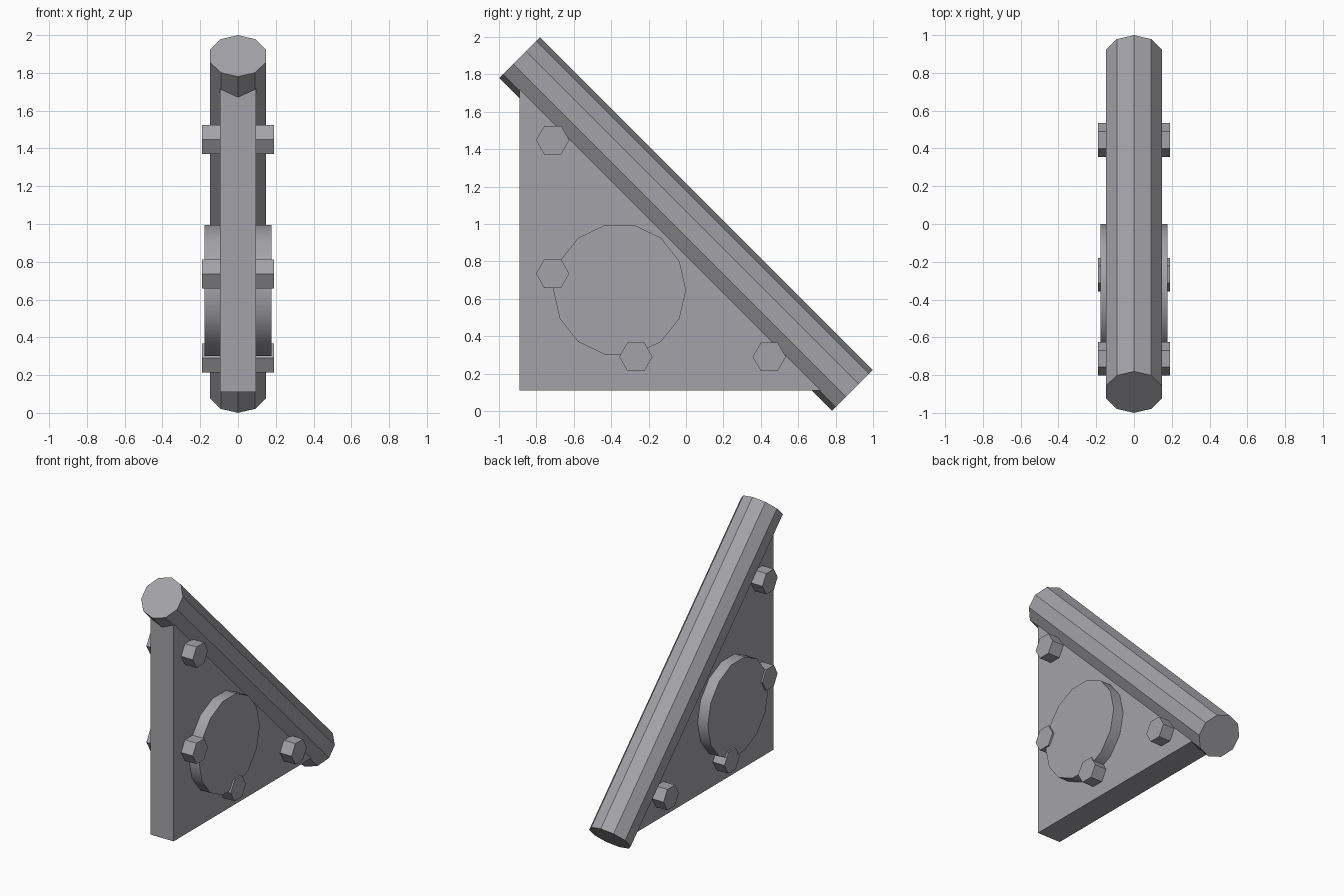
import bpy, bmesh, math
from mathutils import Vector

if "Cube" in bpy.data.objects:
    bpy.data.objects.remove(bpy.data.objects["Cube"])

# Dark, slightly cool grey metal for every part
metal = bpy.data.materials.new("dark_metal")
metal.diffuse_color = (0.37, 0.365, 0.39, 1)
metal.use_nodes = True
metal.node_tree.nodes["Principled BSDF"].inputs["Base Color"].default_value = metal.diffuse_color


def prism(name, ring, along):
    """Closed solid made by sweeping a ring of points along a vector."""
    bm = bmesh.new()
    face = bm.faces.new([bm.verts.new(p) for p in ring])
    out = bmesh.ops.extrude_face_region(bm, geom=[face], use_keep_orig=True)
    moved = [g for g in out["geom"] if isinstance(g, bmesh.types.BMVert)]
    bmesh.ops.translate(bm, verts=moved, vec=along)
    bmesh.ops.recalc_face_normals(bm, faces=bm.faces)
    mesh = bpy.data.meshes.new(name)
    bm.to_mesh(mesh)
    bm.free()
    mesh.materials.append(metal)
    obj = bpy.data.objects.new(name, mesh)
    bpy.context.collection.objects.link(obj)
    return obj


def circle(center, u, v, radius, sides):
    """Regular polygon, first corner in direction u."""
    return [Vector(center) + radius * (u * math.cos(a) + v * math.sin(a))
            for a in (2 * math.pi * i / sides for i in range(sides))]


X, Y, Z = Vector((1, 0, 0)), Vector((0, 1, 0)), Vector((0, 0, 1))


def side_cylinder(name, y, z, radius, sides, half):
    return prism(name, circle((-half, y, z), Y, Z, radius, sides), X * 2 * half)


# Triangular plate, its long edge buried in the bar's axis
E, LOW, HIGH = 0.89, 0.11, 1.89
T = 0.095
prism("plate", [(-T, -E, LOW), (-T, E, LOW), (-T, -E, HIGH)], X * 2 * T)

# Ten-sided diagonal bar with a corner edge pointing outward
top, bottom = Vector((0, -E, HIGH)), Vector((0, E, LOW))
outward = (Y + Z).normalized()
prism("diagonal_bar", circle(top, outward, X, 0.155, 10), bottom - top)

# Round boss showing on both sides, smooth rim
disc = side_cylinder("disc", -0.355, 0.648, 0.355, 14, 0.178)
bpy.context.view_layer.objects.active = disc
disc.select_set(True)
bpy.ops.object.shade_smooth_by_angle(angle=math.radians(30))

# Hexagonal bolts through the plate
for i, (y, z) in enumerate([(-0.713, 1.448), (-0.713, 0.735),
                            (-0.268, 0.29), (0.445, 0.29)], 1):
    side_cylinder(f"bolt_{i}", y, z, 0.089, 6, 0.19)
